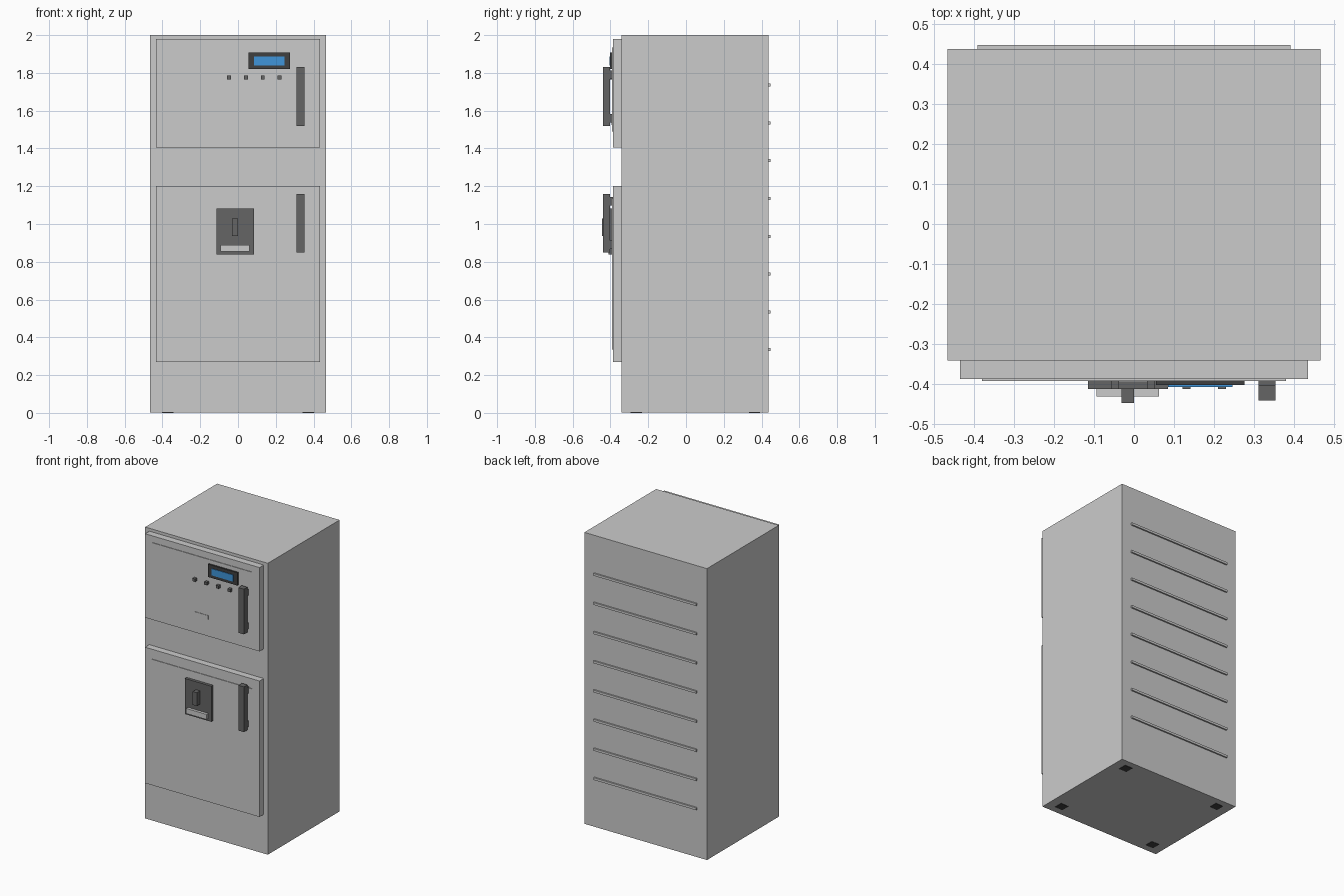
import bpy
import bmesh
from mathutils import Matrix, Vector

if "Cube" in bpy.data.objects:
    bpy.data.objects.remove(bpy.data.objects["Cube"])


def material(name, rgb):
    m = bpy.data.materials.new(name)
    m.diffuse_color = (*rgb, 1)
    m.use_nodes = True
    m.node_tree.nodes["Principled BSDF"].inputs["Base Color"].default_value = m.diffuse_color
    return m


dark = material("dark_grey", (0.13, 0.13, 0.13))
black = material("charcoal", (0.05, 0.05, 0.05))
blue = material("display_blue", (0.05, 0.30, 0.70))


def box(name, x, y, z, mat=None):
    """Box from (min, max) ranges on each axis."""
    lo, hi = Vector((x[0], y[0], z[0])), Vector((x[1], y[1], z[1]))
    bm = bmesh.new()
    bmesh.ops.create_cube(bm, size=1, matrix=Matrix.Diagonal((*(hi - lo), 1)))
    me = bpy.data.meshes.new(name)
    bm.to_mesh(me)
    bm.free()
    ob = bpy.data.objects.new(name, me)
    ob.location = (lo + hi) / 2
    bpy.context.collection.objects.link(ob)
    if mat:
        me.materials.append(mat)
    return ob


# Cabinet body
box("cabinet_body", (-0.465, 0.465), (-0.341, 0.437), (0.002, 2.0))

# Doors with raised panels and bar handles
DOOR_Y = -0.387
PANEL_Y = -0.391
doors = {
    "upper": ((1.405, 1.98), (1.49, 1.935), (1.52, 1.83)),
    "lower": ((0.27, 1.202), (0.335, 1.135), (0.85, 1.16)),
}
for side, (door_z, panel_z, handle_z) in doors.items():
    box(side + "_door", (-0.434, 0.434), (DOOR_Y, -0.341), door_z)
    box(side + "_door_panel", (-0.379, 0.379), (PANEL_Y, DOOR_Y), panel_z)
    box(side + "_handle", (0.31, 0.353), (-0.44, -0.402), handle_z, dark)
    for end, c in (("bottom", handle_z[0] + 0.04), ("top", handle_z[1] - 0.04)):
        box(f"{side}_handle_{end}_mount", (0.31, 0.353), (-0.402, DOOR_Y),
            (c - 0.022, c + 0.022), dark)

# Control display and buttons
box("display_frame", (0.055, 0.276), (-0.402, PANEL_Y), (1.82, 1.908), black)
box("display_screen", (0.085, 0.246), (-0.406, -0.402), (1.84, 1.886), blue)
for i in range(4):
    x = -0.047 + 0.089 * i
    box(f"button_{i + 1}", (x - 0.01, x + 0.01), (-0.412, PANEL_Y),
        (1.765, 1.785), dark)

# Blank plate on the upper door
box("blank_plate", (-0.06, 0.05), (-0.394, PANEL_Y), (1.525, 1.55))

# Lock plate, latch and tray
box("lock_plate", (-0.115, 0.085), (-0.411, PANEL_Y), (0.838, 1.082), dark)
box("lock_latch", (-0.031, 0.0), (-0.446, -0.411), (0.937, 1.028), dark)
box("lock_tray", (-0.093, 0.062), (-0.43, -0.411), (0.855, 0.89))

# Rear vent slats
for i in range(8):
    z = 0.335 + 0.2 * i
    box(f"vent_slat_{i + 1}", (-0.39, 0.39), (0.437, 0.447),
        (z - 0.008, z + 0.008))

# Feet at the four corners
for fx, xs in (("left", -0.372), ("right", 0.372)):
    for fy, ys in (("front", -0.263), ("back", 0.363)):
        box(f"{fy}_{fx}_foot", (xs - 0.03, xs + 0.03), (ys - 0.03, ys + 0.03),
            (0.0, 0.02), black)
